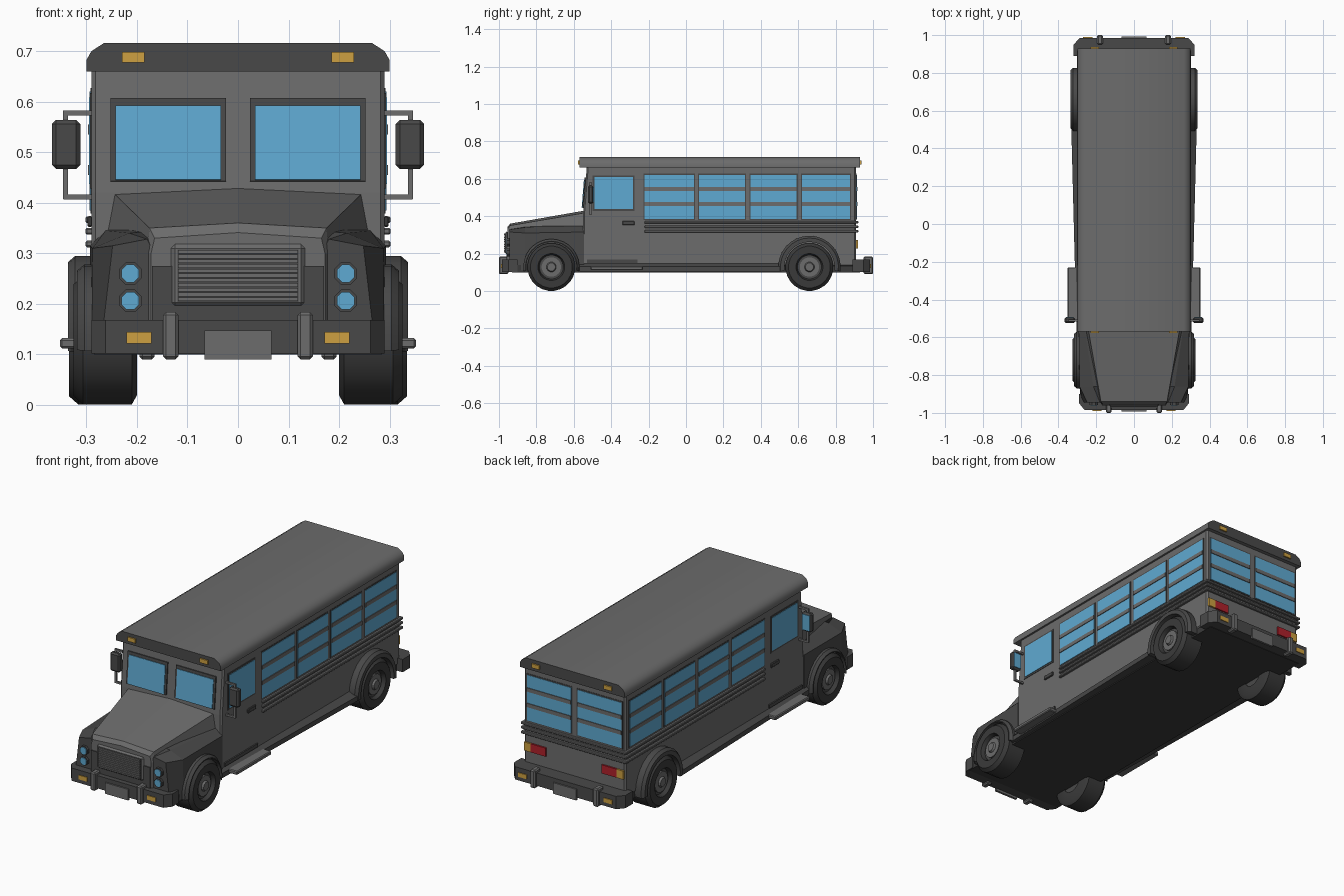
import bpy, bmesh, math
from mathutils import Matrix, Vector

if "Cube" in bpy.data.objects:
    bpy.data.objects.remove(bpy.data.objects["Cube"])


def material(name, rgb):
    m = bpy.data.materials.new(name)
    lin = [((c / 255 + 0.055) / 1.055) ** 2.4 for c in rgb]
    m.diffuse_color = (*lin, 1)
    m.use_nodes = True
    m.node_tree.nodes["Principled BSDF"].inputs["Base Color"].default_value = m.diffuse_color
    return m


GREY = material("body grey", (108, 108, 108))
DARK = material("dark grey", (73, 73, 73))
TYRE = material("tyre black", (58, 58, 58))
GLASS = material("window blue", (95, 170, 210))
AMBER = material("amber lamp", (205, 160, 65))
RED = material("red lamp", (175, 32, 42))


def finish(name, bm, mats, mirror=False, bevel=0, smooth=False):
    bmesh.ops.recalc_face_normals(bm, faces=bm.faces)
    me = bpy.data.meshes.new(name)
    bm.to_mesh(me)
    bm.free()
    for m in (mats if isinstance(mats, list) else [mats]):
        me.materials.append(m)
    ob = bpy.data.objects.new(name, me)
    bpy.context.collection.objects.link(ob)
    if bevel:
        b = ob.modifiers.new("bevel", "BEVEL")
        b.width, b.segments = bevel, 1
    if mirror:
        ob.modifiers.new("mirror", "MIRROR")
    if smooth:
        bpy.context.view_layer.objects.active = ob
        ob.select_set(True)
        bpy.ops.object.shade_smooth_by_angle(angle=math.radians(35))
        ob.select_set(False)
    return ob


def box(name, x, y, z, mat, mirror=False, bevel=0, tilt=0):
    """Box from (min, max) ranges; tilt leans it about its own x axis."""
    bm = bmesh.new()
    mid = Vector([(a + b) / 2 for a, b in (x, y, z)])
    size = [b - a for a, b in (x, y, z)]
    bmesh.ops.create_cube(bm, size=1, matrix=Matrix.Translation(mid)
                          @ Matrix.Rotation(tilt, 4, 'X') @ Matrix.Diagonal((*size, 1)))
    return finish(name, bm, mat, mirror, bevel)


def loft(name, rings, mats, closed=False, rule=None, **kw):
    """Skin a list of equal rings; closed joins last to first, else caps."""
    bm = bmesh.new()
    vs = [[bm.verts.new(p) for p in r] for r in rings]
    n = len(rings[0])
    pairs = list(zip(vs, vs[1:] + vs[:1])) if closed else list(zip(vs, vs[1:]))
    for a, b in pairs:
        for i in range(n):
            bm.faces.new((a[i], a[(i + 1) % n], b[(i + 1) % n], b[i]))
    if not closed:
        bm.faces.new(vs[0])
        bm.faces.new(vs[-1])
    if rule:
        bm.normal_update()
        for f in bm.faces:
            f.material_index = rule(f)
    return finish(name, bm, mats, **kw)


def sym(half, y):
    """Full ring at depth y from the right half of an x,z outline."""
    return [(x, y, z) for x, z in half] + [(-x, y, z) for x, z in reversed(half) if x > 0]


# Cabin with a leaning front
side = [(-0.555, 0.13), (-0.55, 0.42), (-0.53, 0.67), (0.91, 0.67), (0.91, 0.13)]
loft("cabin", [[(x, y, z) for y, z in side] for x in (-0.29, 0.29)], GREY, bevel=0.008)
box("chassis", (-0.285, 0.285), (-0.93, 0.93), (0.10, 0.14), TYRE)

# Roof, with dark end caps
cap = [(0.30, 0.66), (0.30, 0.682), (0.29, 0.70), (0.265, 0.716)]
loft("roof", [sym(cap, -0.57), sym(cap, 0.93)], [GREY, DARK],
     rule=lambda f: int(abs(f.normal.y) > 0.9), smooth=True)
for y in (-0.573, 0.933):
    box("roof_lamp", (0.185, 0.229), (y - 0.004, y + 0.004), (0.677, 0.698), AMBER, True)

# Hood and nose
hood = [(0, 0.43), (0.245, 0.418), (0.262, 0.33), (0.262, 0.15)]
lip = [(0, 0.36), (0.175, 0.35), (0.18, 0.30), (0.18, 0.15)]
nose = [(0, 0.341), (0.165, 0.33), (0.172, 0.30), (0.172, 0.15)]
loft("hood", [sym(hood, -0.54), sym(lip, -0.94), sym(nose, -0.955)], GREY)
box("lower_nose", (-0.17, 0.17), (-0.96, -0.94), (0.15, 0.275), DARK)

# Grille
box("grille_frame", (-0.133, 0.133), (-0.966, -0.95), (0.195, 0.318), GREY, bevel=0.008)
box("grille_back", (-0.12, 0.12), (-0.968, -0.96), (0.204, 0.308), DARK)
for i in range(11):
    z = 0.2055 + i * 0.0094
    box("grille_slat", (-0.119, 0.119), (-0.973, -0.962), (z, z + 0.0072), GREY)

# Front fenders
back = [(0.20, 0.11), (0.20, 0.36), (0.262, 0.345), (0.293, 0.315), (0.293, 0.11)]
mid = [(0.16, 0.11), (0.16, 0.345), (0.215, 0.34), (0.288, 0.31), (0.290, 0.11)]
front = [(0.16, 0.11), (0.16, 0.29), (0.18, 0.328), (0.248, 0.315), (0.272, 0.11)]
loft("front_fender", [[(x, y, z) for x, z in r] for r, y in
                      ((back, -0.545), (mid, -0.86), (front, -0.945))], DARK, mirror=True)


def disc(name, centre, r, axis, depth, mat, n, mirror=True, r2=None, smooth=False):
    bm = bmesh.new()
    rot = Matrix.Rotation(math.pi / 2, 4, 'Y' if axis == 'X' else 'X')
    turn = Matrix.Rotation(math.pi / n, 4, 'Z')
    bmesh.ops.create_cone(bm, cap_ends=True, segments=n, radius1=r, radius2=r2 or r,
                          depth=depth, matrix=Matrix.Translation(centre) @ rot @ turn)
    return finish(name, bm, mat, mirror, smooth=smooth)


# Headlamps
for z in (0.26, 0.206):
    disc("headlamp_bezel", (0.213, -0.945, z), 0.024, 'Y', 0.024, DARK, 8)
    disc("headlamp_lens", (0.213, -0.957, z), 0.019, 'Y', 0.008, GLASS, 8)

# Wheels and arches
for y0, outer, arch_r, arch_x in ((-0.72, 0.325, 0.15, 0.318), (0.66, 0.334, 0.167, 0.336)):
    tyre = [(outer - 0.125, 0.11), (outer - 0.115, 0.128), (outer - 0.018, 0.128),
            (outer, 0.112), (outer, 0.072), (outer - 0.02, 0.064), (outer - 0.125, 0.06)]
    rings = []
    for i in range(24):
        a = math.tau * (i + 0.5) / 24
        rings.append([(x, y0 + r * math.cos(a), 0.128 + r * math.sin(a)) for x, r in tyre])
    loft("tyre", rings, TYRE, closed=True, mirror=True, smooth=True)
    disc("wheel_rim", (outer - 0.07, y0, 0.128), 0.066, 'X', 0.10, DARK, 20)
    disc("wheel_dish", (outer - 0.02, y0, 0.128), 0.052, 'X', 0.016, GREY, 20)
    disc("wheel_hub", (outer - 0.01, y0, 0.128), 0.03, 'X', 0.016, GREY, 12, r2=0.022)
    arch = [(0.27, 0.134), (arch_x, 0.134), (arch_x, arch_r - 0.012),
            (arch_x - 0.014, arch_r), (0.27, arch_r)]
    rings = []
    for i in range(17):
        a = math.radians(-8 + 196 * i / 16)
        rings.append([(x, y0 + r * math.cos(a), 0.128 + r * math.sin(a)) for x, r in arch])
    loft("wheel_arch", rings, DARK, mirror=True, smooth=True)

# Flared sill and entry step
sill = [[(0.27, y, 0.105), (x, y, 0.105), (x, y, 0.13), (0.289, y, 0.147), (0.27, y, 0.147)]
        for y, x in ((-0.57, 0.304), (0.51, 0.332))]
loft("sill", sill, DARK, mirror=True)
box("sill_plate", (0.285, 0.297), (-0.53, -0.26), (0.15, 0.168), DARK, True)
box("step", (0.28, 0.352), (-0.51, -0.23), (0.112, 0.132), GREY, True, 0.004)

# Bumpers with chamfered corners
for s, y_in, y_out in ((-1, 0.90, 0.985), (1, 0.89, 0.985)):
    plan = [(-0.29, y_in), (-0.29, 0.95), (-0.262, y_out), (0.262, y_out), (0.29, 0.95), (0.29, y_in)]
    if s > 0:
        plan = [(x * 1.1, y) for x, y in plan]
    loft("bumper", [[(x, s * y, z) for x, y in plan] for z in (0.102, 0.168)], DARK)
    px = 0.133 if s < 0 else 0.18
    ya, yb = sorted((s * 0.95, s * 1.0))
    box("overrider", (px - 0.015, px + 0.015), (ya, yb), (0.09, 0.184), GREY, True, 0.006)
    ya, yb = sorted((s * 0.98, s * 0.992))
    box("number_plate", (-0.066, 0.066), (ya, yb), (0.09, 0.147), GREY)
    lx = 0.196 if s < 0 else 0.245
    ya, yb = sorted((s * 0.982, s * 0.989))
    box("bumper_lamp", (lx - 0.025, lx + 0.025), (ya, yb), (0.122, 0.144), AMBER, True)

# Windshields
tilt = -math.atan2(0.02, 0.25)
box("windshield_frame", (0.024, 0.252), (-0.548, -0.538), (0.442, 0.607), DARK, True, tilt=tilt)
box("windshield", (0.034, 0.242), (-0.552, -0.543), (0.445, 0.592), GLASS, True, tilt=tilt)

# Cab door window and handle
box("door_window_frame", (0.286, 0.2925), (-0.5, -0.275), (0.428, 0.617), DARK, True)
box("door_window", (0.286, 0.295), (-0.49, -0.283), (0.437, 0.608), GLASS, True)
box("door_handle", (0.288, 0.298), (-0.34, -0.275), (0.352, 0.374), DARK, True, 0.003)

# Side and rear windows, each crossed by two bars
BARS = ((0.455, 0.475), (0.535, 0.555))
for a, b in ((-0.222, 0.042), (0.07, 0.315), (0.345, 0.592), (0.62, 0.877)):
    box("side_window_frame", (0.286, 0.2915), (a - 0.006, b + 0.006), (0.379, 0.627), DARK, True)
    box("side_window", (0.286, 0.2935), (a, b), (0.385, 0.62), GLASS, True)
    for z in BARS:
        box("side_window_bar", (0.288, 0.297), (a, b), z, GREY, True)
box("rear_window_frame", (0.012, 0.276), (0.906, 0.9115), (0.379, 0.627), DARK, True)
box("rear_window", (0.018, 0.27), (0.906, 0.9135), (0.385, 0.62), GLASS, True)
for z in BARS:
    box("rear_window_bar", (0.018, 0.27), (0.908, 0.917), z, GREY, True)

# Trim rails wrapping the sides and back
for z in (0.312, 0.337, 0.36):
    box("side_rail", (0.285, 0.302), (-0.222, 0.92), (z, z + 0.013), GREY, True, 0.003)
    box("rear_rail", (-0.302, 0.302), (0.905, 0.921), (z, z + 0.013), GREY, bevel=0.003)

# Tail lamps
box("tail_lamp", (0.16, 0.245), (0.905, 0.919), (0.228, 0.272), RED, True)
box("tail_indicator", (0.245, 0.284), (0.905, 0.919), (0.228, 0.272), AMBER, True)

# Mirrors on tube brackets
box("mirror", (0.312, 0.368), (-0.525, -0.495), (0.467, 0.564), DARK, True, 0.008)
box("mirror_glass", (0.319, 0.361), (-0.497, -0.492), (0.475, 0.556), GLASS, True)
for z in (0.411, 0.578):
    box("mirror_arm", (0.28, 0.345), (-0.515, -0.505), (z - 0.005, z + 0.005), GREY, True)
box("mirror_post", (0.336, 0.346), (-0.515, -0.505), (0.407, 0.583), GREY, True)
